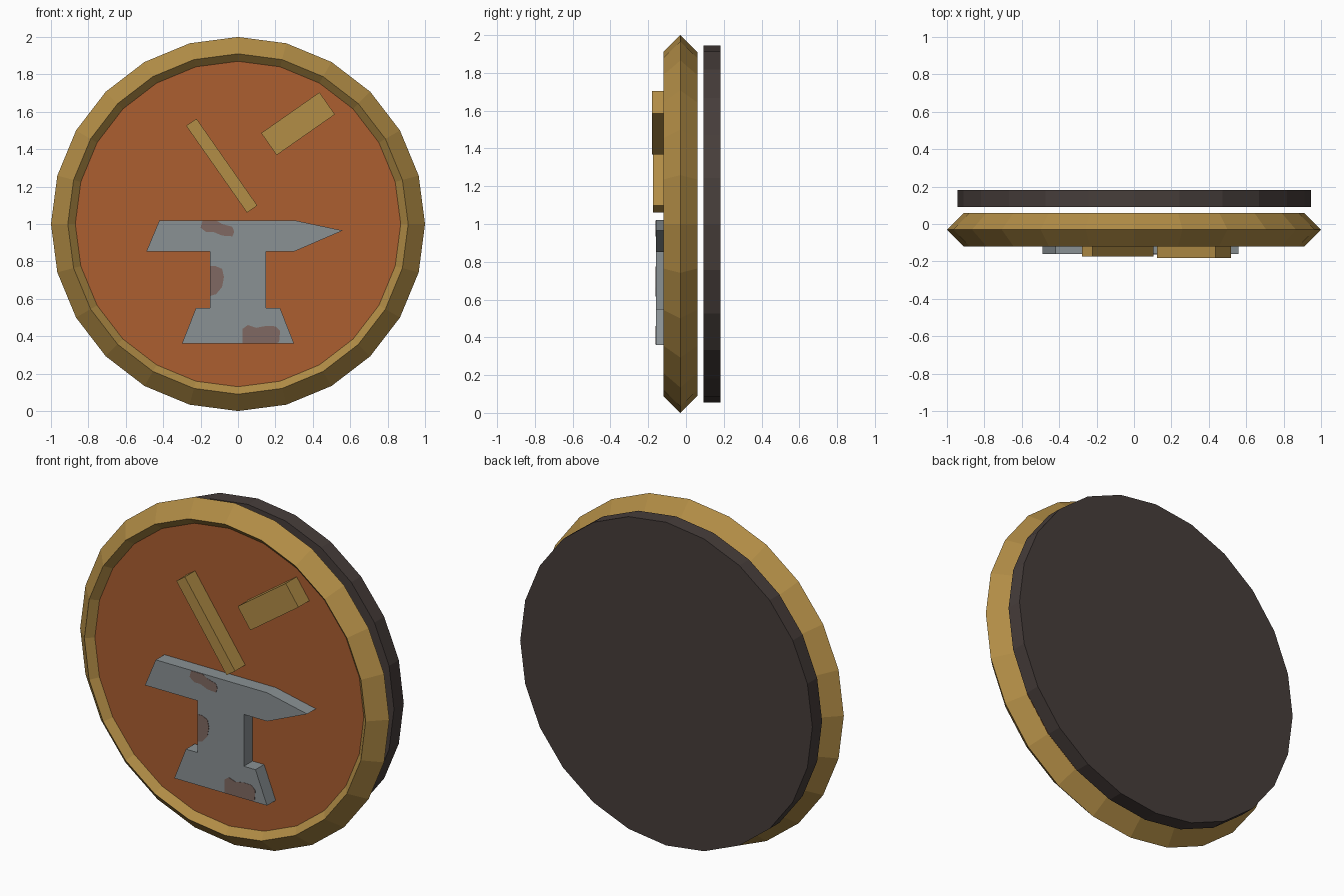
import bpy, bmesh, math
from mathutils import Matrix

if "Cube" in bpy.data.objects:
    bpy.data.objects.remove(bpy.data.objects["Cube"])

SIDES = 24


def material(name, rgb):
    m = bpy.data.materials.new(name)
    m.diffuse_color = (*rgb, 1)
    m.use_nodes = True
    m.node_tree.nodes["Principled BSDF"].inputs["Base Color"].default_value = m.diffuse_color
    return m


gold = material("gold", (0.445, 0.266, 0.061))
orange = material("burnt orange", (0.413, 0.114, 0.030))
steel = material("steel grey", (0.254, 0.283, 0.296))
rust = material("rust", (0.216, 0.141, 0.122))
dark = material("dark brown", (0.062, 0.047, 0.043))


def finish(name, bm, mat):
    bmesh.ops.recalc_face_normals(bm, faces=bm.faces)
    me = bpy.data.meshes.new(name)
    bm.to_mesh(me)
    bm.free()
    me.materials.append(mat)
    ob = bpy.data.objects.new(name, me)
    bpy.context.collection.objects.link(ob)
    return ob


def disc(name, radius, y0, y1, mat):
    bm = bmesh.new()
    m = Matrix.Translation((0, (y0 + y1) / 2, 1)) @ Matrix.Rotation(math.pi / 2, 4, 'X')
    bmesh.ops.create_cone(bm, cap_ends=True, segments=SIDES, radius1=radius,
                          radius2=radius, depth=y1 - y0, matrix=m)
    return finish(name, bm, mat)


def plate(name, outline, y0, y1, mat):
    """Extrude an (x, z) outline from y0 (front) to y1 (back)."""
    bm = bmesh.new()
    face = bm.faces.new([bm.verts.new((x, y0, z)) for x, z in outline])
    ext = bmesh.ops.extrude_face_region(bm, geom=[face])
    moved = [v for v in ext["geom"] if isinstance(v, bmesh.types.BMVert)]
    bmesh.ops.translate(bm, verts=moved, vec=(0, y1 - y0, 0))
    if not face.is_valid or len(bm.faces) < len(outline) + 2:
        bm.faces.new([v for v in bm.verts if v not in moved])
    return finish(name, bm, mat)


def bar(name, x, z, length, width, y0, y1, angle, mat):
    bm = bmesh.new()
    m = (Matrix.Translation((x, (y0 + y1) / 2, z))
         @ Matrix.Rotation(math.radians(angle), 4, 'Y')
         @ Matrix.Diagonal((length, y1 - y0, width, 1)))
    bmesh.ops.create_cube(bm, size=1, matrix=m)
    return finish(name, bm, mat)


# Rim: ring with a diamond section
bpy.ops.mesh.primitive_torus_add(major_segments=SIDES, minor_segments=4,
                                 major_radius=0.91, minor_radius=0.09,
                                 location=(0, -0.03, 1), rotation=(math.pi / 2, 0, 0))
rim = bpy.context.object
rim.name = "rim"
rim.data.materials.append(gold)
for p in rim.data.polygons:
    p.use_smooth = False

# Sign face and separate backing board
disc("face_disc", 0.875, -0.08, 0.02, orange)
disc("back_board", 0.945, 0.092, 0.182, dark)

# Anvil silhouette
plate("anvil", [(-0.42, 1.02), (0.30, 1.02), (0.56, 0.965), (0.30, 0.853),
                (0.15, 0.853), (0.15, 0.55), (0.225, 0.55), (0.30, 0.36),
                (-0.30, 0.36), (-0.225, 0.55), (-0.15, 0.55),
                (-0.15, 0.853), (-0.49, 0.853)], -0.16, -0.075, steel)

# Hammer handle and head
bar("hammer_handle", -0.087, 1.312, 0.567, 0.067, -0.174, -0.075, 55, gold)
bar("hammer_head", 0.321, 1.536, 0.38, 0.144, -0.181, -0.075, -35, gold)

# Rust patches: very thin plates on the anvil front
patches = {
    "rust_top": [(-0.19, 1.018), (-0.20, 0.98), (-0.17, 0.957), (-0.13, 0.957),
                 (-0.085, 0.938), (-0.03, 0.934), (-0.02, 0.957), (-0.03, 0.985),
                 (-0.085, 1.0), (-0.115, 1.018)],
    "rust_waist": [(-0.149, 0.775), (-0.12, 0.775), (-0.085, 0.76), (-0.075, 0.717),
                   (-0.085, 0.663), (-0.117, 0.625), (-0.149, 0.615)],
    "rust_base": [(0.025, 0.362), (0.025, 0.44), (0.053, 0.46), (0.096, 0.445),
                  (0.15, 0.455), (0.20, 0.453), (0.225, 0.428), (0.22, 0.37),
                  (0.205, 0.362)],
}
for name, outline in patches.items():
    plate(name, outline, -0.162, -0.158, rust)
